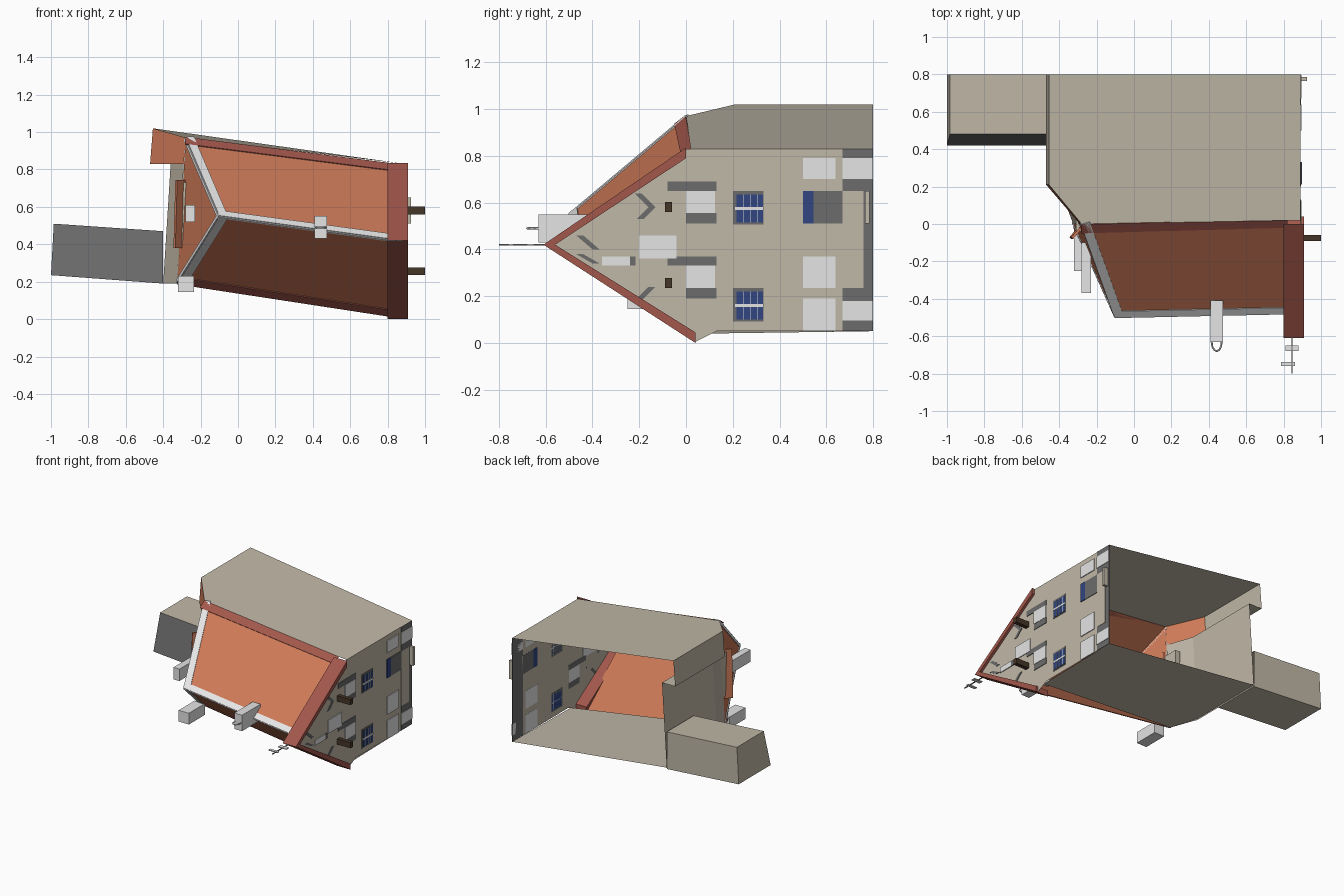
import bpy, bmesh, math
from mathutils import Vector as V

if "Cube" in bpy.data.objects:
    bpy.data.objects.remove(bpy.data.objects["Cube"])

def mat(name, r, g, b):
    m = bpy.data.materials.new(name)
    m.diffuse_color = (r, g, b, 1)
    m.use_nodes = True
    m.node_tree.nodes["Principled BSDF"].inputs["Base Color"].default_value = m.diffuse_color
    return m

BEIGE = mat("beige_plaster", .53, .48, .39)
ORANGE = mat("orange_tiles", .60, .19, .095)
RED = mat("red_trim", .36, .095, .07)
WHITE = mat("white_trim", .78, .78, .78)
GREY = mat("dark_grey", .15, .15, .15)
BLUE = mat("blue_glass", .03, .06, .22)
BROWN = mat("brown_timber", .06, .035, .02)

def sheets(name, faces, m):
    """Thin surfaces, each face given by its corner points."""
    bm = bmesh.new()
    for f in faces:
        bm.faces.new([bm.verts.new(p) for p in f])
    bmesh.ops.remove_doubles(bm, verts=bm.verts, dist=1e-4)
    bmesh.ops.recalc_face_normals(bm, faces=bm.faces)
    me = bpy.data.meshes.new(name)
    bm.to_mesh(me)
    bm.free()
    me.materials.append(m)
    ob = bpy.data.objects.new(name, me)
    bpy.context.collection.objects.link(ob)
    return ob

def prism(name, a, off, m):
    """Profile a swept by the vector off."""
    b = [tuple(V(p) + V(off)) for p in a]
    n = len(a)
    sides = [[a[i], a[(i + 1) % n], b[(i + 1) % n], b[i]] for i in range(n)]
    return sheets(name, [a, b] + sides, m)

def box(name, x, y, z, m):
    base = [(x[0], y[0], z[0]), (x[0], y[1], z[0]), (x[0], y[1], z[1]), (x[0], y[0], z[1])]
    return prism(name, base, (x[1] - x[0], 0, 0), m)

def strip(name, a, b, c, w, m, lift=.005):
    """Plate along edge a-b, reaching w towards c, lifted off the roof plane."""
    a, b, c = V(a), V(b), V(c)
    d = (b - a).normalized()
    inward = ((c - a) - d * (c - a).dot(d)).normalized()
    n = d.cross(inward)
    if n.y > 0:
        n = -n
    return prism(name, [tuple(p) for p in (a, b, b + inward * w, a + inward * w)], n * lift, m)

# Roof corner points
ridge_l, ridge_r = (-.10, -.50, .55), (.82, -.48, .425)
top_l, top_r = (-.28, .0, .97), (.82, .03, .83)
low_l, low_r = (-.325, .0, .19), (.82, .03, .015)

# Main roof slopes and hip
sheets("roof", [[ridge_l, ridge_r, top_r, top_l],
                [ridge_l, low_l, low_r, ridge_r],
                [ridge_l, top_l, low_l]], ORANGE)
# Red eaves
strip("upper_eave", top_l, top_r, ridge_l, .06, RED)
strip("lower_eave", low_l, low_r, ridge_l, .06, RED)
# White ridge and hip trims
strip("ridge_trim_upper", ridge_l, ridge_r, top_r, .045, WHITE)
strip("ridge_trim_lower", ridge_l, ridge_r, low_r, .012, WHITE)
strip("hip_trim_upper", ridge_l, top_l, top_r, .045, WHITE)
strip("hip_trim_lower", ridge_l, low_l, low_r, .045, WHITE)
strip("hip_trim_upper_side", ridge_l, top_l, low_l, .02, WHITE)
strip("hip_trim_lower_side", ridge_l, low_l, top_l, .02, WHITE)

# Red gable parapet
chevron = [(.80, .0, .835), (.80, -.61, .42), (.80, .04, .0),
           (.80, .04, .045), (.80, -.56, .42), (.80, .0, .79)]
for nm, ids in (("parapet_upper", (0, 1, 4, 5)), ("parapet_lower", (1, 2, 3, 4))):
    prism(nm, [chevron[i] for i in ids], (.11, 0, 0), RED)

# Walls: open underneath, so single sheets
GX = .89
sheets("gable_wall", [[(GX, .8, .05), (GX, .13, .05), (GX, .04, .005), (GX, -.585, .42),
                       (GX, 0, .81), (GX, 0, .83), (GX, .8, .83)]], BEIGE)
sheets("upper_wall", [[(GX, .8, .83), (GX, .02, .83), (-.28, 0, .97),
                       (-.455, .21, 1.02), (-.455, .8, 1.02)]], BEIGE)
sheets("lower_wall", [[(GX, .8, .05), (GX, .10, .04), (-.325, 0, .19), (-.40, .2, .20),
                       (-.40, .8, .20)]], BEIGE)
sheets("end_wall", [[(-.29, 0, .83), (-.36, .2, .83), (-.40, .2, .19), (-.325, 0, .19)],
                    [(-.36, .2, .83), (-.36, .8, .83), (-.40, .8, .19), (-.40, .2, .19)],
                    ], BEIGE)
# Projecting corner bay with its own little roof
sheets("corner_bay", [[(-.455, .21, 1.02), (-.455, .8, 1.02), (-.47, .8, .83), (-.47, .21, .83)],
                      [(-.47, .21, .83), (-.47, .8, .83), (-.36, .8, .83), (-.36, .2, .83),
                       (-.29, 0, .83)]], BEIGE)
sheets("corner_bay_roof", [[(-.28, 0, .97), (-.455, .21, 1.02), (-.47, .21, .83),
                            (-.29, 0, .83)]], ORANGE)

# Annex with a dark sloping roof
A = [(-.40, .42, .19), (-.40, .8, .19), (-.40, .8, .47), (-.40, .48, .47)]
B = [(-1, .42, .235), (-1, .8, .235), (-.985, .8, .51), (-.985, .48, .51)]
sheets("annex", [B] + [[A[i], A[i + 1], B[i + 1], B[i]] for i in range(3)], BEIGE)
sheets("annex_roof", [[A[3], A[0], B[0], B[3]]], GREY)

# Hip dormer
prism("dormer_roof", [(-.345, -.07, .38), (-.26, .03, .38), (-.25, .02, .38), (-.335, -.08, .38)],
      (.01, 0, .365), ORANGE)
box("dormer_wall", (-.31, -.27), (-.04, .12), (.40, .73), BEIGE)

# Chimneys
box("ridge_chimney", (.41, .475), (-.63, -.41), (.43, .55), WHITE)
box("hip_chimney", (-.28, -.23), (-.37, -.10), (.52, .61), WHITE)
box("corner_chimney", (-.32, -.235), (-.25, -.06), (.145, .23), WHITE)
arc = bpy.data.curves.new("chimney_hoop", "CURVE")
arc.dimensions = "3D"
arc.bevel_depth = .005
arc.bevel_resolution = 0
sp = arc.splines.new("POLY")
sp.points.add(6)
for i, p in enumerate(sp.points):
    t = math.pi * i / 6
    p.co = (.442 + .027 * math.cos(t), -.63 - .05 * math.sin(t), .49, 1)
arc.materials.append(WHITE)
bpy.context.collection.objects.link(bpy.data.objects.new("chimney_hoop", arc))

# Weather vane on the gable tip
box("vane_rod", (.842, .848), (-.80, -.60), (.417, .423), GREY)
box("vane_lower_bar", (.81, .88), (-.68, -.65), (.417, .423), WHITE)
box("vane_upper_bar", (.785, .86), (-.76, -.738), (.417, .423), WHITE)

# Hoist beams
for i, z in enumerate((.235, .56)):
    box(f"hoist_beam_{i}", (GX, 1.0), (-.09, -.06), (z, z + .042), BROWN)

def plate(name, y, z, m, t=.006):
    return box(name, (GX - .001, GX + t), y, z, m)

# Dark plinth, pale panels and beige infill at the foot of the gable
plate("plinth", (.67, .8), (.05, .83), GREY, .003)
plate("plinth_infill", (.67, .76), (.235, .65), BEIGE, .005)
for i, z in enumerate(((.095, .18), (.70, .79))):
    plate(f"plinth_panel_{i}", (.67, .797), z, WHITE)
for i, z in enumerate(((.05, .19), (.235, .37), (.70, .79))):
    plate(f"ground_window_{i}", (.50, .64), z, WHITE)
plate("door_glass", (.50, .545), (.51, .65), BLUE)
plate("door_frame", (.545, .67), (.51, .65), GREY, .004)
box("door_canopy", (GX, .925), (.765, .785), (.51, .65), BEIGE)

# Blue upper windows with white glazing bars
for i, z in enumerate((.10, .515)):
    plate(f"window_frame_{i}", (.20, .332), (z - .008, z + .134), GREY, .003)
    plate(f"window_glass_{i}", (.215, .33), (z, z + .12), BLUE, .005)
    plate(f"window_bar_{i}", (.21, .332), (z + .053, z + .066), WHITE, .007)
    for k in range(3):
        y = .243 + .03 * k
        plate(f"window_mullion_{i}_{k}", (y, y + .003), (z, z + .12), WHITE, .007)

# Attic windows with dark surrounds
for i, z in enumerate((.235, .555)):
    plate(f"attic_window_{i}", (.0, .125), (z, z + .095), WHITE)
    plate(f"attic_surround_top_{i}", (-.08, .13), (z + .095, z + .135), GREY, .004)
    plate(f"attic_surround_low_{i}", (.0, .13), (z - .045, z), GREY, .004)
plate("loft_window", (-.20, -.04), (.36, .46), WHITE)
plate("loft_band", (-.36, -.24), (.33, .37), WHITE)
plate("loft_band_end", (-.24, -.215), (.33, .37), GREY)

# Diagonal dark braces
for i, (y, z, dy, dz) in enumerate(((-.22, .64, .06, -.06), (-.16, .58, -.05, -.05),
                                    (-.22, .18, .06, .06), (-.47, .46, .07, -.06),
                                    (-.47, .38, .07, -.04))):
    prism(f"brace_{i}", [(GX - .001, y, z), (GX - .001, y + dy, z + dz),
                         (GX - .001, y + dy + .03, z + dz), (GX - .001, y + .03, z)],
          (.005, 0, 0), GREY)
